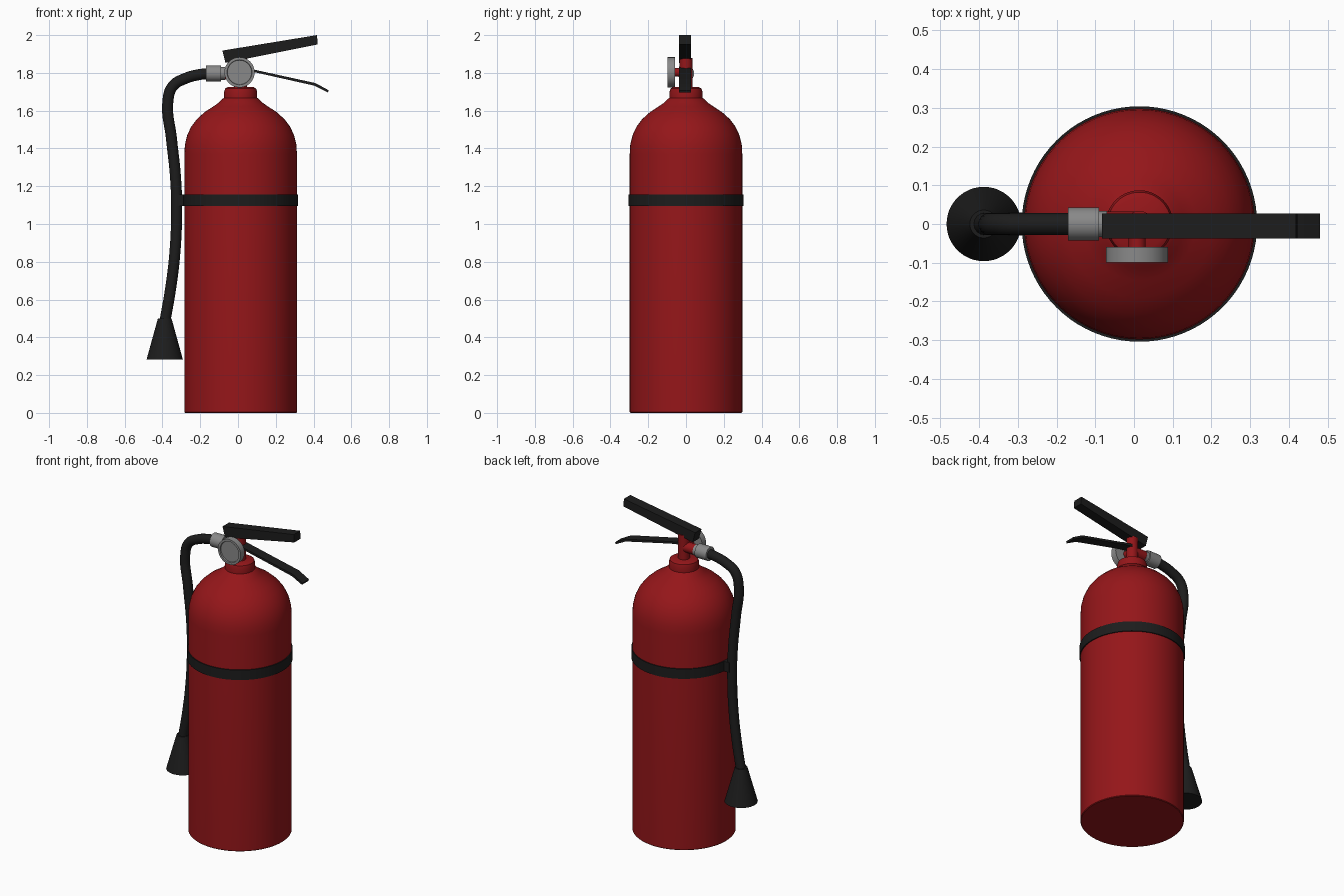
import bpy, bmesh, math
from mathutils import Vector, Matrix

if "Cube" in bpy.data.objects:
    bpy.data.objects.remove(bpy.data.objects["Cube"])

CX = 0.014  # tank axis


def material(name, rgb):
    m = bpy.data.materials.new(name)
    m.diffuse_color = (*rgb, 1)
    m.use_nodes = True
    m.node_tree.nodes["Principled BSDF"].inputs["Base Color"].default_value = m.diffuse_color
    return m


RED = material("red_paint", (0.30, 0.008, 0.01))
BLACK = material("black_rubber", (0.012, 0.012, 0.012))
STEEL = material("steel", (0.25, 0.25, 0.25))


def finish(ob, mat, angle=35):
    ob.data.materials.append(mat)
    bpy.ops.object.select_all(action='DESELECT')
    ob.select_set(True)
    bpy.context.view_layer.objects.active = ob
    bpy.ops.object.shade_smooth_by_angle(angle=math.radians(angle))
    return ob


def make(name, bm, mat):
    bmesh.ops.recalc_face_normals(bm, faces=bm.faces)
    me = bpy.data.meshes.new(name)
    bm.to_mesh(me)
    bm.free()
    ob = bpy.data.objects.new(name, me)
    bpy.context.collection.objects.link(ob)
    return finish(ob, mat)


def lathe(name, profile, origin, mat, axis=(0, 0, 1), n=64):
    """Spin (radius, height) points around an axis; radius 0 closes an end."""
    bm = bmesh.new()
    vs = [bm.verts.new((r, 0, h)) for r, h in profile]
    es = [bm.edges.new(p) for p in zip(vs, vs[1:])]
    bmesh.ops.spin(bm, geom=vs + es, cent=(0, 0, 0), axis=(0, 0, 1),
                   angle=math.tau, steps=n, use_duplicate=False)
    bmesh.ops.remove_doubles(bm, verts=bm.verts, dist=1e-5)
    rot = Vector((0, 0, 1)).rotation_difference(Vector(axis)).to_matrix().to_4x4()
    bm.transform(Matrix.Translation(origin) @ rot)
    return make(name, bm, mat)


def extrude_xz(name, outline, y0, y1, mat):
    """Extrude an xz outline from y0 to y1."""
    bm = bmesh.new()
    f = bm.faces.new([bm.verts.new((x, y0, z)) for x, z in outline])
    g = bmesh.ops.extrude_face_region(bm, geom=[f])
    bmesh.ops.translate(bm, vec=(0, y1 - y0, 0),
                        verts=[v for v in g['geom'] if isinstance(v, bmesh.types.BMVert)])
    return make(name, bm, mat)


# tank with rounded shoulder, concave throat and collar
dome = [(0.298, 1.37), (0.295, 1.42), (0.283, 1.47), (0.262, 1.515), (0.232, 1.555),
        (0.19, 1.593), (0.145, 1.622), (0.115, 1.643), (0.095, 1.663)]
collar = [(0.087, 1.668), (0.087, 1.70), (0.082, 1.717), (0.068, 1.725), (0, 1.725)]
lathe("tank", [(0, 0), (0.294, 0), (0.298, 0.004)] + dome + collar, (CX, 0, 0), RED, n=80)

# strap around the tank
lathe("strap", [(0.295, 1.094), (0.304, 1.094), (0.304, 1.157), (0.295, 1.157)],
      (CX, 0, 0), BLACK, n=80)

# valve: upright stem, side outlet and gauge boss
lathe("valve_stem", [(0, 1.71), (0.034, 1.71), (0.034, 1.88), (0, 1.88)], (CX, 0, 0), RED, n=32)
lathe("valve_outlet", [(0, 0), (0.032, 0), (0.032, 0.11), (0, 0.11)],
      (CX, 0, 1.797), RED, (-1, 0, 0), 32)
lathe("gauge_boss", [(0, 0), (0.022, 0), (0.022, 0.07), (0, 0.07)],
      (0.008, 0, 1.803), RED, (0, -1, 0), 24)

# pressure gauge with recessed face
lathe("gauge", [(0, 0), (0.08, 0), (0.08, 0.04), (0.066, 0.04), (0.064, 0.032), (0, 0.032)],
      (0.008, -0.059, 1.803), STEEL, (0, -1, 0), 48)

# hose coupling
lathe("coupling", [(0, 0), (0.034, 0), (0.034, 0.02), (0.043, 0.02), (0.043, 0.1), (0, 0.1)],
      (-0.07, 0, 1.797), STEEL, (-1, 0, 0), 32)

# hose as a swept curve
pts = [(-0.15, 1.797), (-0.21, 1.79), (-0.28, 1.77), (-0.345, 1.73), (-0.371, 1.65),
       (-0.352, 1.45), (-0.331, 1.25), (-0.325, 1.08), (-0.334, 0.85), (-0.358, 0.65), (-0.386, 0.49)]
cu = bpy.data.curves.new("hose", 'CURVE')
cu.dimensions = '3D'
cu.bevel_depth = 0.029
cu.bevel_resolution = 6
cu.use_fill_caps = True
sp = cu.splines.new('BEZIER')
sp.bezier_points.add(len(pts) - 1)
for p, (x, z) in zip(sp.bezier_points, pts):
    p.co = (x, 0, z)
    p.handle_left_type = p.handle_right_type = 'AUTO'
hose = bpy.data.objects.new("hose", cu)
bpy.context.collection.objects.link(hose)
bpy.ops.object.select_all(action='DESELECT')
hose.select_set(True)
bpy.context.view_layer.objects.active = hose
bpy.ops.object.convert(target='MESH')
finish(bpy.context.object, BLACK)

# clip joining hose to strap
extrude_xz("hose_clip", [(-0.325, 1.094), (-0.275, 1.094), (-0.275, 1.157), (-0.325, 1.157)],
           -0.03, 0.03, BLACK)

# discharge nozzle
lathe("nozzle", [(0, 0.283), (0.096, 0.283), (0.036, 0.5), (0, 0.5)], (-0.388, 0, 0), BLACK, n=48)

# squeeze lever and carrying handle
extrude_xz("top_lever", [(-0.083, 1.918), (0.418, 2.0), (0.422, 1.951), (-0.066, 1.853)],
           -0.037, 0.027, BLACK)
extrude_xz("lower_handle", [(0.0, 1.834), (0.09, 1.816), (0.41, 1.746), (0.48, 1.708),
                            (0.476, 1.696), (0.406, 1.732), (0.09, 1.803), (0.0, 1.818)],
           -0.037, 0.027, BLACK)
